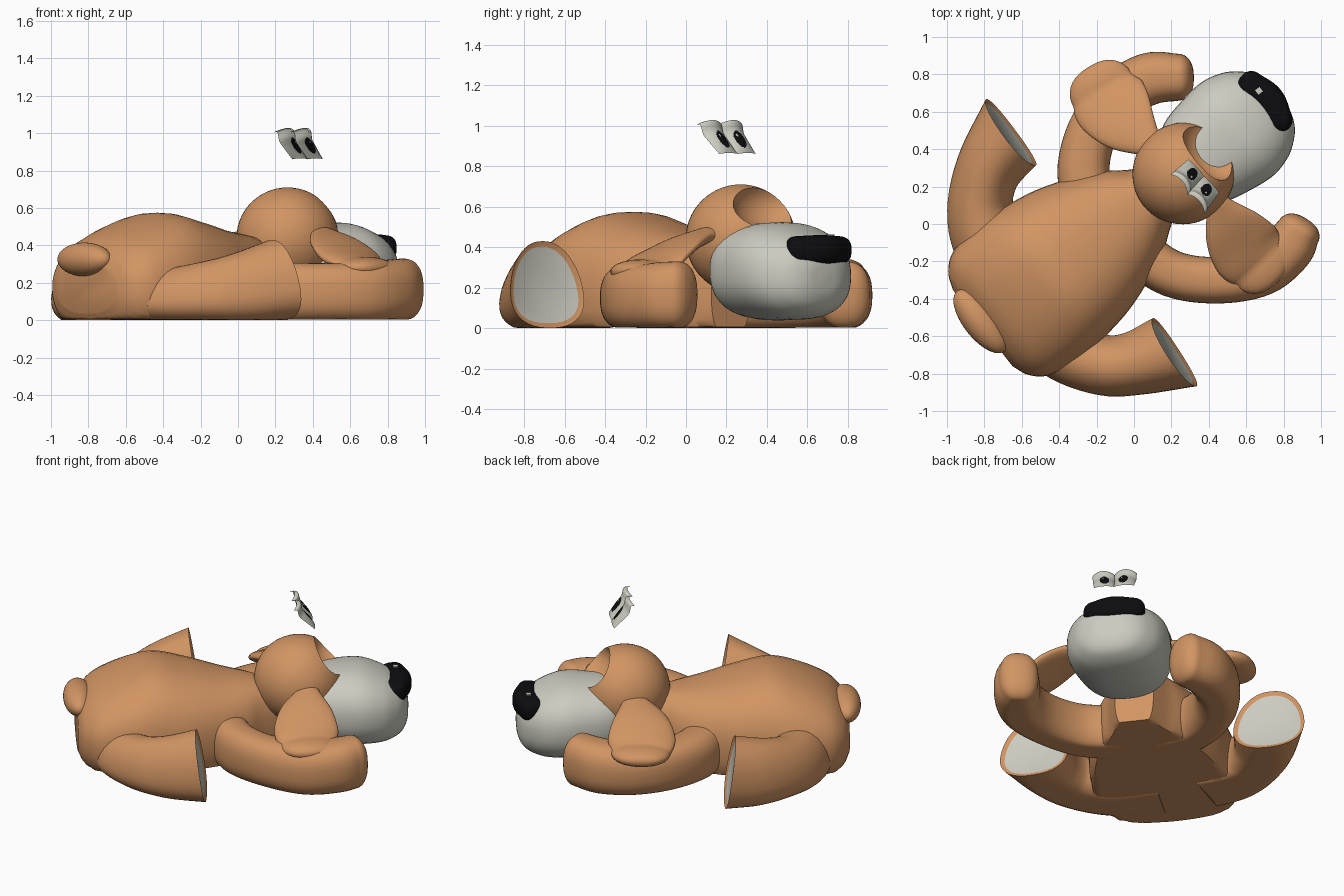
import bpy, bmesh, math
from mathutils import Vector

if "Cube" in bpy.data.objects:
    bpy.data.objects.remove(bpy.data.objects["Cube"])

ANG = math.radians(38)                     # the animal lies along this heading
F = Vector((math.cos(ANG), math.sin(ANG)))
S = Vector((-F.y, F.x))
ORIGIN = S * 0.06


def B(u, v):
    """Body frame (forward, left) to world x, y."""
    p = ORIGIN + F * u + S * v
    return p.x, p.y


def material(name, rgb):
    m = bpy.data.materials.new(name)
    m.diffuse_color = (*rgb, 1)
    m.use_nodes = True
    m.node_tree.nodes["Principled BSDF"].inputs["Base Color"].default_value = m.diffuse_color
    return m


FUR = material("tan fur", (0.64, 0.30, 0.125))
PALE = material("pale grey", (0.60, 0.60, 0.53))
BLACK = material("black", (0.004, 0.004, 0.005))


def shade(ob, angle=50):
    bpy.ops.object.select_all(action='DESELECT')
    ob.select_set(True)
    bpy.context.view_layer.objects.active = ob
    bpy.ops.object.shade_smooth_by_angle(angle=math.radians(angle))


def finish(bm, name, mats):
    me = bpy.data.meshes.new(name)
    bm.to_mesh(me)
    bm.free()
    ob = bpy.data.objects.new(name, me)
    bpy.context.collection.objects.link(ob)
    for m in mats:
        me.materials.append(m)
    shade(ob)
    return ob


def boolean(ob, other, operation):
    mod = ob.modifiers.new("cut", 'BOOLEAN')
    mod.object, mod.operation, mod.solver = other, operation, 'EXACT'
    bpy.context.view_layer.objects.active = ob
    bpy.ops.object.modifier_apply(modifier="cut")
    bpy.data.objects.remove(other)


def spline(pts, n=6):
    """Catmull-Rom through tuples of any length."""
    P = [Vector(p) for p in pts]
    P = [P[0] * 2 - P[1]] + P + [P[-1] * 2 - P[-2]]
    out = []
    for i in range(1, len(P) - 2):
        a, b, c, d = P[i - 1:i + 3]
        for k in range(n):
            t = k / n
            out.append(0.5 * (2 * b + (c - a) * t + (2 * a - 5 * b + 4 * c - d) * t * t
                              + (3 * b - a - 3 * c + d) * t ** 3))
    return out + [P[-2]]


def loft(name, pts, mats=(FUR,), power=2.3, heading=None, end_heading=None, taper=0.0,
         lean=0.0, round_start=0.0, round_end=0.0, sole=False, floor=0.0, seg=40):
    """Skin through sections (x, y, z, half width, half height), cut flat at the floor."""
    path = spline(pts)
    rows = []
    for i, p in enumerate(path):
        d = path[min(i + 1, len(path) - 1)] - path[max(i - 1, 0)]
        h = heading if heading is not None else math.atan2(d[1], d[0])
        if end_heading is not None:
            w = max(0, (i / (len(path) - 1) - 0.4) / 0.6)
            h += (end_heading - h) * w
        rows.append((*p, h))

    def cap(r, length, sign):
        x, y, z, w, hh, h = r
        res = []
        for k in range(1, 9):
            a = k / 8 * math.radians(87)
            o = sign * length * math.sin(a)
            c = math.cos(a) ** 0.8
            res.append((x + o * math.cos(h), y + o * math.sin(h), z, w * c, hh * c, h))
        return res
    if round_end:
        rows += cap(rows[-1], round_end, 1)
    if round_start:
        rows = cap(rows[0], round_start, -1)[::-1] + rows
    bm = bmesh.new()
    rings = []
    for x, y, z, w, hh, h in rows:
        ring = []
        for k in range(seg):
            a = 2 * math.pi * k / seg
            c, s = math.cos(a), math.sin(a)
            c = math.copysign(abs(c) ** (2 / power), c)
            s = math.copysign(abs(s) ** (2 / power), s)
            o = w * c * (1 - taper * s)
            f = -lean * hh * s
            ring.append(bm.verts.new((x - math.sin(h) * o + math.cos(h) * f,
                                      y + math.cos(h) * o + math.sin(h) * f,
                                      max(floor, z + hh * s))))
        rings.append(ring)
    for r0, r1 in zip(rings, rings[1:]):
        for k in range(seg):
            j = (k + 1) % seg
            bm.faces.new((r0[k], r0[j], r1[j], r1[k]))
    bm.faces.new(rings[0])
    end = bm.faces.new(rings[-1])
    bmesh.ops.recalc_face_normals(bm, faces=bm.faces)
    if sole:                               # pale pad set into the foot
        bmesh.ops.inset_region(bm, faces=[end], thickness=0.026, depth=-0.012)
        end.material_index = 1
    return finish(bm, name, mats)


def ellipsoid(name, centre, radii, mat):
    bm = bmesh.new()
    bmesh.ops.create_uvsphere(bm, u_segments=48, v_segments=28, radius=1)
    for v in bm.verts:
        p = F * v.co.x * radii[0] + S * v.co.y * radii[1]
        v.co = (centre[0] + p.x, centre[1] + p.y, centre[2] + v.co.z * radii[2])
    return finish(bm, name, [mat])


# torso: rump to neck
body = loft("body", [(*B(u, 0), 0.17, w, top - 0.17) for u, w, top in (
    (-0.98, 0.26, 0.30), (-0.94, 0.35, 0.37), (-0.85, 0.42, 0.45), (-0.67, 0.45, 0.535),
    (-0.5, 0.44, 0.575), (-0.3, 0.405, 0.535), (-0.1, 0.335, 0.485), (0.05, 0.26, 0.46),
    (0.15, 0.19, 0.44), (0.28, 0.12, 0.40))], (FUR, PALE), heading=ANG, power=2.4, floor=0.006)

# hind legs with pale soles
limbs = [
    loft("left_hind_leg", [(-0.72, -0.2, 0.15, 0.2, 0.18), (-0.8, -0.03, 0.15, 0.185, 0.18),
                           (-0.82, 0.13, 0.16, 0.17, 0.18), (-0.775, 0.31, 0.18, 0.18, 0.2),
                           (-0.665, 0.485, 0.215, 0.215, 0.215)],
         (FUR, PALE), end_heading=math.radians(37), taper=0.2, lean=0.16, sole=True),
    loft("right_hind_leg", [(-0.6, -0.42, 0.13, 0.2, 0.14), (-0.4, -0.65, 0.13, 0.17, 0.14),
                            (-0.18, -0.75, 0.15, 0.16, 0.16), (0.0, -0.75, 0.17, 0.17, 0.185),
                            (0.21, -0.69, 0.215, 0.21, 0.215)],
         (FUR, PALE), end_heading=math.radians(33), taper=0.2, lean=0.16, sole=True,
         floor=0.001),
    # front legs
    loft("left_front_leg", [(-0.2, 0.05, 0.15, 0.15, 0.17), (-0.27, 0.27, 0.15, 0.14, 0.16),
                            (-0.22, 0.5, 0.15, 0.135, 0.155), (-0.09, 0.68, 0.15, 0.135, 0.155),
                            (0.08, 0.775, 0.16, 0.14, 0.165), (0.24, 0.785, 0.165, 0.125, 0.165)],
         power=2.5, round_end=0.08, floor=0.002),
    loft("right_front_leg", [(-0.02, -0.12, 0.15, 0.13, 0.17), (0.2, -0.265, 0.15, 0.125, 0.16),
                             (0.45, -0.3, 0.15, 0.125, 0.155), (0.68, -0.25, 0.15, 0.135, 0.16),
                             (0.82, -0.13, 0.16, 0.14, 0.165), (0.88, -0.04, 0.165, 0.12, 0.165)],
         power=2.5, round_end=0.08, floor=0.004),
    ellipsoid("tail", (-0.82, -0.52, 0.325), (0.092, 0.205, 0.09), FUR)]

# skull with the open eye socket
skull = ellipsoid("skull", (*B(0.375, -0.01), 0.44), (0.275, 0.27, 0.27), FUR)
boolean(skull, ellipsoid("socket_cutter", (*B(0.6, 0.0), 0.62), (0.155, 0.2, 0.14), FUR),
        'DIFFERENCE')

# sew limbs, tail and skull to the torso so nothing is left inside
for part in limbs + [skull]:
    boolean(body, part, 'UNION')
shade(body)

# muzzle and nose
loft("muzzle", [(*B(u, 0), z, w, h) for u, z, w, h in (
    (0.38, 0.29, 0.20, 0.17), (0.46, 0.285, 0.265, 0.222), (0.6, 0.28, 0.30, 0.24),
    (0.75, 0.28, 0.315, 0.24), (0.87, 0.265, 0.285, 0.218), (0.95, 0.255, 0.232, 0.185),
    (1.0, 0.25, 0.175, 0.145), (1.03, 0.25, 0.10, 0.085), (1.038, 0.25, 0.02, 0.02))],
    (PALE,), heading=ANG, power=2.35)
loft("nose", [(*B(0.95, -0.1), 0.385, 0.075, 0.07), (*B(0.978, 0.02), 0.385, 0.082, 0.075),
              (*B(0.95, 0.14), 0.385, 0.075, 0.07)],
     (BLACK,), power=2.8, round_start=0.065, round_end=0.07)
bm = bmesh.new()
bmesh.ops.create_cube(bm, size=1)
for v in bm.verts:
    x, y = B(0.965 + v.co.x * 0.03, 0.09 + v.co.y * 0.03)
    v.co = (x, y, 0.459 + v.co.z * 0.009)
finish(bm, "nose_highlight", [PALE])

# floppy ears, resting on the front legs
loft("left_ear", [(0.09, 0.42, 0.46, 0.07, 0.04), (-0.03, 0.53, 0.41, 0.165, 0.045),
                  (-0.12, 0.64, 0.34, 0.205, 0.055), (-0.17, 0.72, 0.29, 0.18, 0.06)],
     round_start=0.05, round_end=0.14, power=2.1)
loft("right_ear", [(0.45, 0.1, 0.46, 0.07, 0.04), (0.52, -0.02, 0.41, 0.155, 0.045),
                   (0.6, -0.135, 0.335, 0.195, 0.055), (0.67, -0.21, 0.28, 0.175, 0.06)],
     round_start=0.05, round_end=0.14, power=2.1)

# floating pair of eyes: one thin sheet with two bulges, a rolled brow and dark pupils
T1, T2 = Vector((0.19, 0.26, 0.995)), Vector((0.37, 0.05, 0.995))
B1, B2 = Vector((0.29, 0.345, 0.86)), Vector((0.455, 0.165, 0.86))
OUT = Vector((F.x, F.y, 0.8)).normalized()
NS, NT = 72, 36
bm = bmesh.new()
grid = []
for j in range(NT + 1):
    t = j / NT
    row = []
    for i in range(NS + 1):
        s = i / NS
        hump = abs(math.sin(2 * math.pi * s)) ** 0.7
        brow = math.exp(-((t - 0.12) / 0.12) ** 2)
        p = T1.lerp(T2, s).lerp(B1.lerp(B2, s), t)
        p = p + OUT * (0.035 * hump * (1 - 0.75 * t ** 3) + 0.014 * brow)
        p.z += 0.016 * brow
        row.append(bm.verts.new(p))
    grid.append(row)
for j in range(NT):
    for i in range(NS):
        f = bm.faces.new((grid[j][i], grid[j + 1][i], grid[j + 1][i + 1], grid[j][i + 1]))
        s, t = (i + 0.5) / NS, (j + 0.5) / NT
        for c in (0.28, 0.72):
            inside = ((s - c) / 0.115) ** 2 + ((t - 0.58) / 0.27) ** 2 < 1
            if inside and math.hypot((s - c - 0.03) / 0.02, (t - 0.45) / 0.05) > 1:
                f.material_index = 1
finish(bm, "eyes", [PALE, BLACK])
